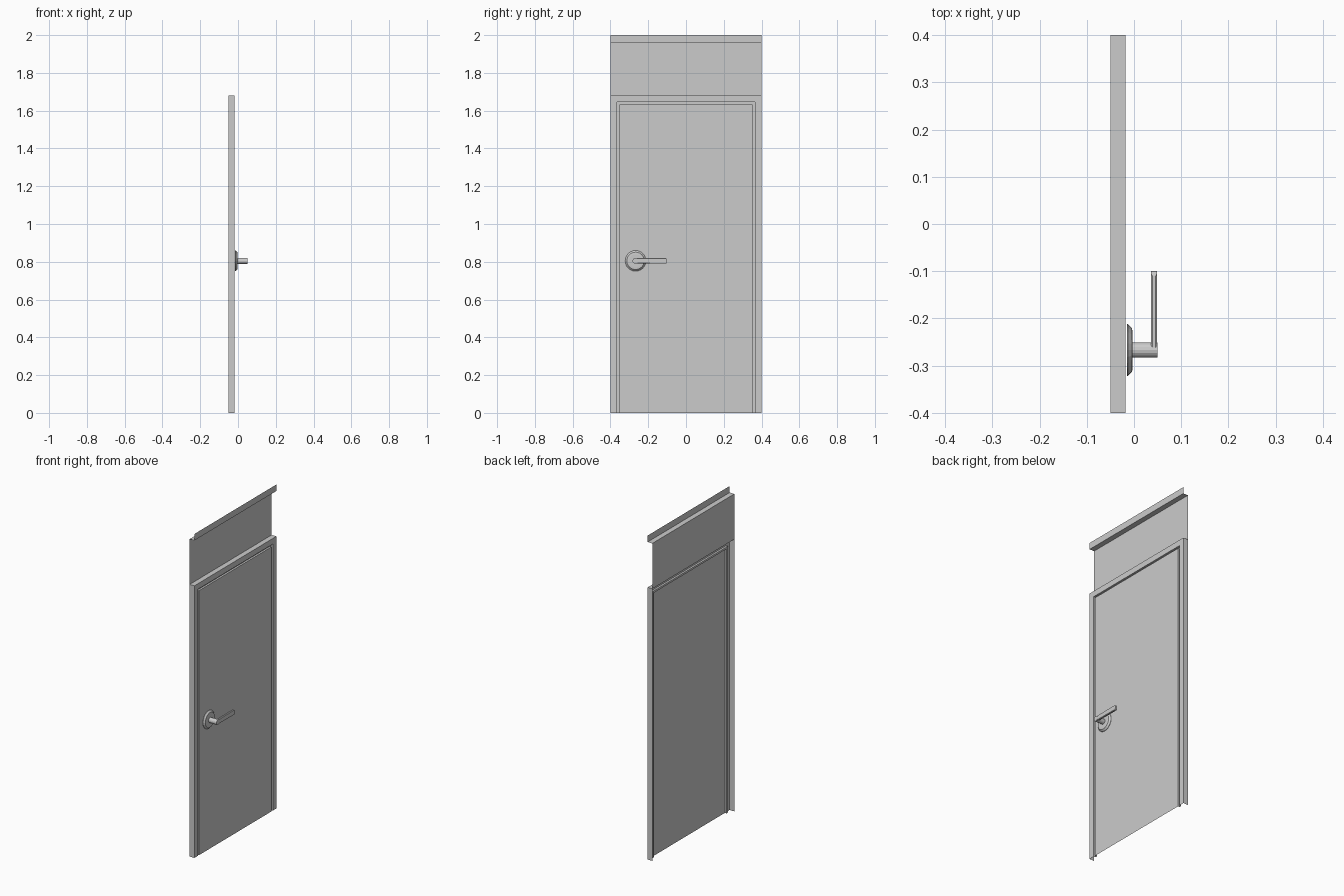
import bpy, bmesh, math

if "Cube" in bpy.data.objects:
    bpy.data.objects.remove(bpy.data.objects["Cube"])

BACK, FRONT, GROOVE = -0.05, -0.018, -0.03
W, H = 0.4, 1.68
HY, HZ = -0.267, 0.805


def make(name, bm):
    mesh = bpy.data.meshes.new(name)
    bm.to_mesh(mesh)
    bm.free()
    obj = bpy.data.objects.new(name, mesh)
    bpy.context.collection.objects.link(obj)
    return obj


def loft(name, rows, closed=False, cap_last=False):
    """Join successive rows of points with quads."""
    bm = bmesh.new()
    vs = [[bm.verts.new(p) for p in r] for r in rows]
    n = len(rows[0])
    for a, b in zip(vs, vs[1:]):
        for i in range(n if closed else n - 1):
            j = (i + 1) % n
            bm.faces.new((a[i], a[j], b[j], b[i]))
    if cap_last:
        bm.faces.new(vs[-1])
    bm.normal_update()
    return make(name, bm)


def arch(d, x):
    """Door outline, inset by d on the sides and top."""
    return [(x, W - d, 0), (x, W - d, H - d), (x, -W + d, H - d), (x, -W + d, 0)]


def ring(r, x, n):
    return [(x, HY + r * math.cos(2 * math.pi * i / n),
             HZ + r * math.sin(2 * math.pi * i / n)) for i in range(n)]


# folded sheet frame: jamb, face and shadow groove around the leaf
loft("door_frame", [arch(0, BACK), arch(0, FRONT), arch(0.035, FRONT),
                    arch(0.035, GROOVE), arch(0.047, GROOVE), arch(0.047, FRONT)])

# door leaf
bm = bmesh.new()
bm.faces.new([bm.verts.new(p) for p in arch(0.047, FRONT)])
bm.normal_update()
make("door_leaf", bm)

# panel over the door, with stepped top strip
profile = [(BACK, H), (BACK, 1.96), (FRONT, 1.96), (FRONT, 2.0)]
loft("over_panel", [[(x, y, z) for y in (-W, W)] for x, z in profile])

# handle rosette and spindle
loft("handle_rosette", [ring(0.055, -0.015, 24), ring(0.055, -0.013, 24),
                        ring(0.046, -0.004, 24), ring(0.035, -0.003, 24)], True, True)
loft("handle_spindle", [ring(0.016, -0.003, 16), ring(0.016, 0.05, 16)], True, True)

# lever with rounded bevelled end
bm = bmesh.new()
bmesh.ops.create_cube(bm, size=1)
for v in bm.verts:
    v.co = (0.0425 + v.co.x * 0.013, (HY - 0.1) / 2 + v.co.y * (-0.1 - HY),
            HZ + v.co.z * 0.03)
bmesh.ops.bevel(bm, geom=[e for e in bm.edges
                          if all(v.co.y > -0.15 for v in e.verts)
                          and abs(e.verts[0].co.x - e.verts[1].co.x) > 0.001],
                offset=0.01, segments=3, profile=0.5, affect='EDGES')
bmesh.ops.bevel(bm, geom=[e for e in bm.edges
                          if abs(e.verts[0].co.y - e.verts[1].co.y) > 0.1],
                offset=0.003, segments=1, affect='EDGES')
make("handle_lever", bm)
